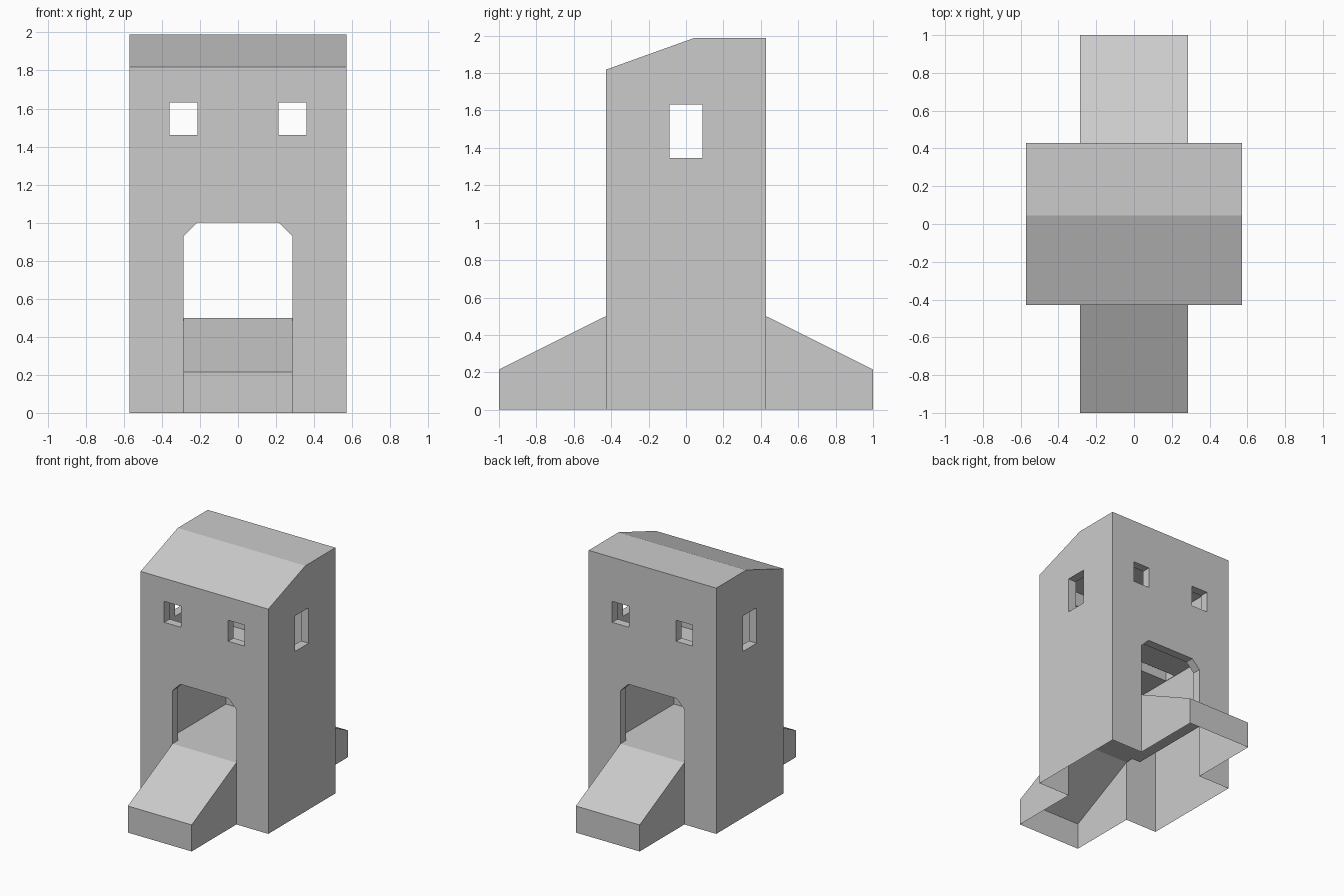
import bpy, bmesh

if "Cube" in bpy.data.objects:
    bpy.data.objects.remove(bpy.data.objects["Cube"])

grey = bpy.data.materials.new("stone grey")
grey.diffuse_color = (0.6, 0.6, 0.6, 1)
grey.use_nodes = True
grey.node_tree.nodes["Principled BSDF"].inputs["Base Color"].default_value = grey.diffuse_color


def prism(name, profile, half, axis):
    """Extrude a closed profile from -half to +half along x (profile y,z) or y (profile x,z)."""
    bm = bmesh.new()
    place = (lambda a, b, d: (d, a, b)) if axis == 'x' else (lambda a, b, d: (a, d, b))
    lo = [bm.verts.new(place(a, b, -half)) for a, b in profile]
    hi = [bm.verts.new(place(a, b, half)) for a, b in profile]
    bm.faces.new(lo)
    bm.faces.new(hi)
    n = len(profile)
    for i in range(n):
        j = (i + 1) % n
        bm.faces.new((lo[i], lo[j], hi[j], hi[i]))
    bmesh.ops.recalc_face_normals(bm, faces=bm.faces)
    me = bpy.data.meshes.new(name)
    bm.to_mesh(me)
    bm.free()
    me.materials.append(grey)
    ob = bpy.data.objects.new(name, me)
    bpy.context.collection.objects.link(ob)
    return ob


def block(name, x0, x1, z0, z1, half_y):
    return prism(name, [(x0, z0), (x1, z0), (x1, z1), (x0, z1)], half_y, 'y')


def combine(target, other, op):
    mod = target.modifiers.new(op, 'BOOLEAN')
    mod.operation, mod.solver, mod.object = op, 'EXACT', other
    bpy.context.view_layer.update()
    deps = bpy.context.evaluated_depsgraph_get()
    me = bpy.data.meshes.new_from_object(target.evaluated_get(deps))
    target.modifiers.clear()
    target.data = me
    bpy.data.objects.remove(other)


W, D, G = 0.571, 0.4286, 0.2857   # tower half width, half depth, gate half width

# Tower body with a roof sloping to the front
tower = prism("gate_tower", [(-D, 0), (D, 0), (D, 1.988), (0.045, 1.988), (-D, 1.818)], W, 'x')

# Front and back ramps, one continuous profile
ramps = prism("ramps", [(-1, 0), (1, 0), (1, 0.215), (D, 0.5), (-D, 0.5), (-1, 0.215)], G, 'x')
combine(tower, ramps, 'UNION')

# Gate with chamfered top corners, wider passage, slot and upper room
cutters = [
    prism("gate", [(-G, 0.5), (G, 0.5), (G, 0.93), (0.215, 1), (-0.215, 1), (-G, 0.93)], 0.6, 'y'),
    block("passage", -0.36, 0.36, 0.5, 1.07, 0.36),
    block("slot", -0.357, 0.357, 1.0, 1.3, 0.05),
    block("upper_room", -0.5, 0.5, 1.145, 1.75, 0.36),
    block("side_windows", -0.8, 0.8, 1.345, 1.632, 0.088),
]
# Front and back window pairs
for s in (-1, 1):
    x = sorted((s * 0.212, s * 0.36))
    cutters.append(block("window", x[0], x[1], 1.462, 1.632, 0.6))
for c in cutters:
    combine(tower, c, 'DIFFERENCE')

# Open underside
bm = bmesh.new()
bm.from_mesh(tower.data)
bottom = [f for f in bm.faces if f.calc_center_median().z < 0.005]
bmesh.ops.delete(bm, geom=bottom, context='FACES')
for f in bm.faces:
    f.smooth = False
    f.material_index = 0
bm.to_mesh(tower.data)
bm.free()
tower.data.materials.clear()
tower.data.materials.append(grey)
